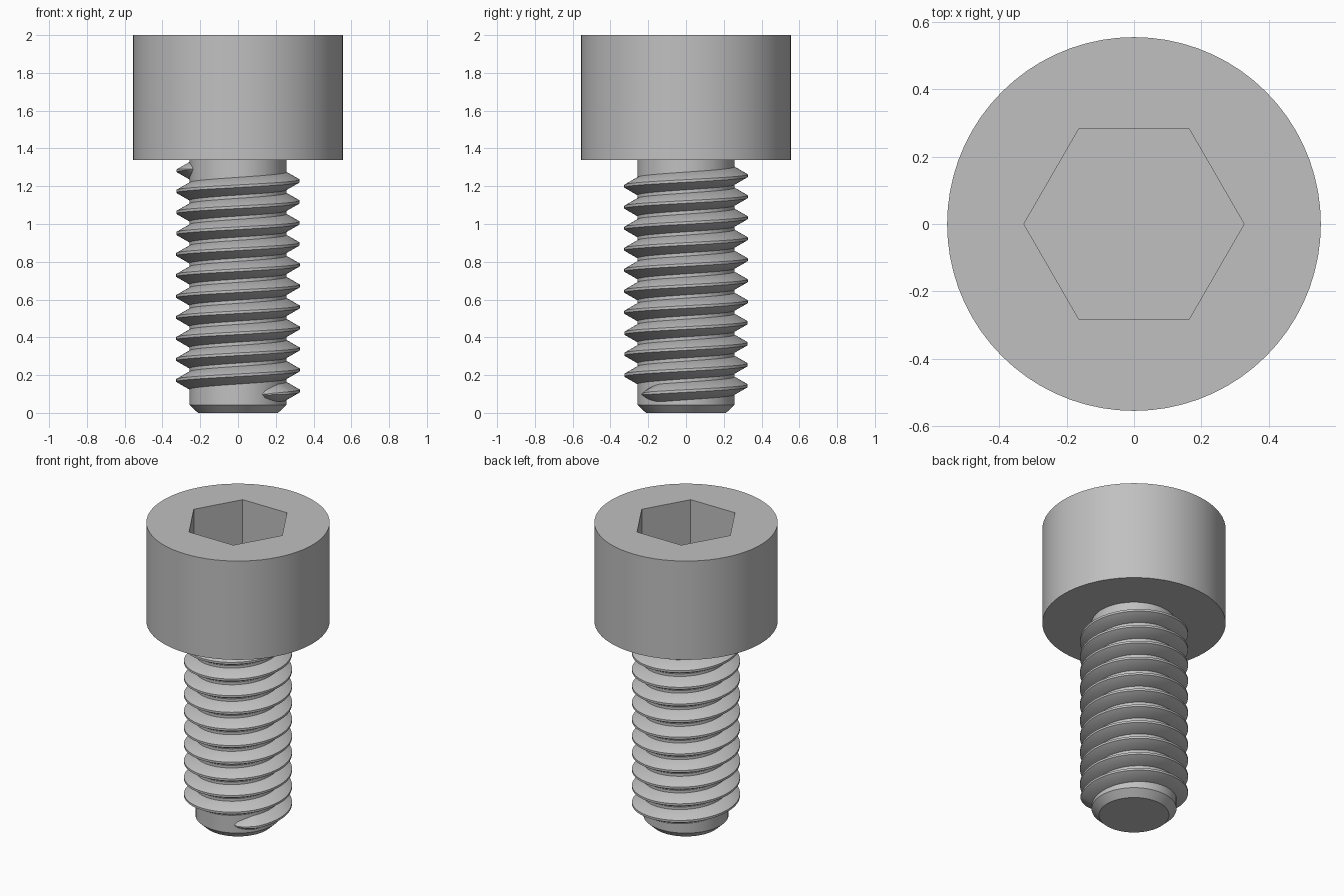
import bpy, bmesh
from math import sin, cos, radians, sqrt, tau

if "Cube" in bpy.data.objects:
    bpy.data.objects.remove(bpy.data.objects["Cube"])

steel = bpy.data.materials.new("steel grey")
steel.use_nodes = True
GREY = (0.53, 0.53, 0.53, 1)
steel.diffuse_color = GREY
steel.node_tree.nodes["Principled BSDF"].inputs["Base Color"].default_value = GREY


def ring(bm, radius, z, sides):
    return [bm.verts.new((radius * cos(tau * i / sides), radius * sin(tau * i / sides), z))
            for i in range(sides)]


def bridge(bm, a, b):
    for i in range(len(a)):
        j = (i + 1) % len(a)
        bm.faces.new((a[i], a[j], b[j], b[i]))


def loop_edges(bm, loop):
    return [bm.edges.get((loop[i - 1], loop[i])) for i in range(len(loop))]


def finish(bm, name):
    bmesh.ops.recalc_face_normals(bm, faces=bm.faces)
    mesh = bpy.data.meshes.new(name)
    bm.to_mesh(mesh)
    bm.free()
    mesh.materials.append(steel)
    obj = bpy.data.objects.new(name, mesh)
    bpy.context.collection.objects.link(obj)
    bpy.ops.object.select_all(action="DESELECT")
    obj.select_set(True)
    bpy.context.view_layer.objects.active = obj
    bpy.ops.object.shade_smooth_by_angle(angle=radians(30))


SIDES = 72
HEAD_R, HEAD_Z, TOP_Z = 0.555, 1.34, 2.0
CORE_R, CREST_R, PITCH = 0.257, 0.327, 0.1112

# Cylindrical head with a hexagonal socket
bm = bmesh.new()
low, high = ring(bm, HEAD_R, HEAD_Z, SIDES), ring(bm, HEAD_R, TOP_Z, SIDES)
rim, floor = ring(bm, 0.327, TOP_Z, 6), ring(bm, 0.327, TOP_Z - 0.33, 6)
bridge(bm, low, high)
bridge(bm, rim, floor)
bm.faces.new(low)
bm.faces.new(floor)
bmesh.ops.triangle_fill(bm, use_beauty=True, normal=(0, 0, 1),
                        edges=loop_edges(bm, high) + loop_edges(bm, rim))
finish(bm, "socket_head")

# Shank core with a chamfered tip
bm = bmesh.new()
rings = [ring(bm, r, z, SIDES) for r, z in
         ((0.212, 0), (CORE_R, 0.043), (CORE_R, HEAD_Z + 0.02))]
for a, b in zip(rings, rings[1:]):
    bridge(bm, a, b)
bm.faces.new(rings[0])
bm.faces.new(rings[-1])
finish(bm, "shank_core")

# Helical thread with rounded, fading ends
START, END, FADE, STEP = -60, 10.5 * 360 + 22, 26, 4
BASE, CREST = 0.047, 0.007
bm = bmesh.new()
sections = []
steps = round((END - START) / STEP)
for i in range(steps + 1):
    angle = START + (END - START) * i / steps
    t = min(1, (angle - START) / FADE, (END - angle) / FADE)
    s = max(0.02, sqrt(max(0, t)))
    z = 0.116 + PITCH * angle / 360
    tip = CORE_R + (CREST_R - CORE_R) * s
    profile = [(CORE_R - 0.015, -BASE), (CORE_R, -BASE), (tip, -CREST),
               (tip, CREST), (CORE_R, BASE), (CORE_R - 0.015, BASE)]
    c, d = cos(radians(angle)), sin(radians(angle))
    sections.append([bm.verts.new((r * c, r * d, z + h * s)) for r, h in profile])
for a, b in zip(sections, sections[1:]):
    bridge(bm, a, b)
bm.faces.new(sections[0])
bm.faces.new(sections[-1])
finish(bm, "thread")
